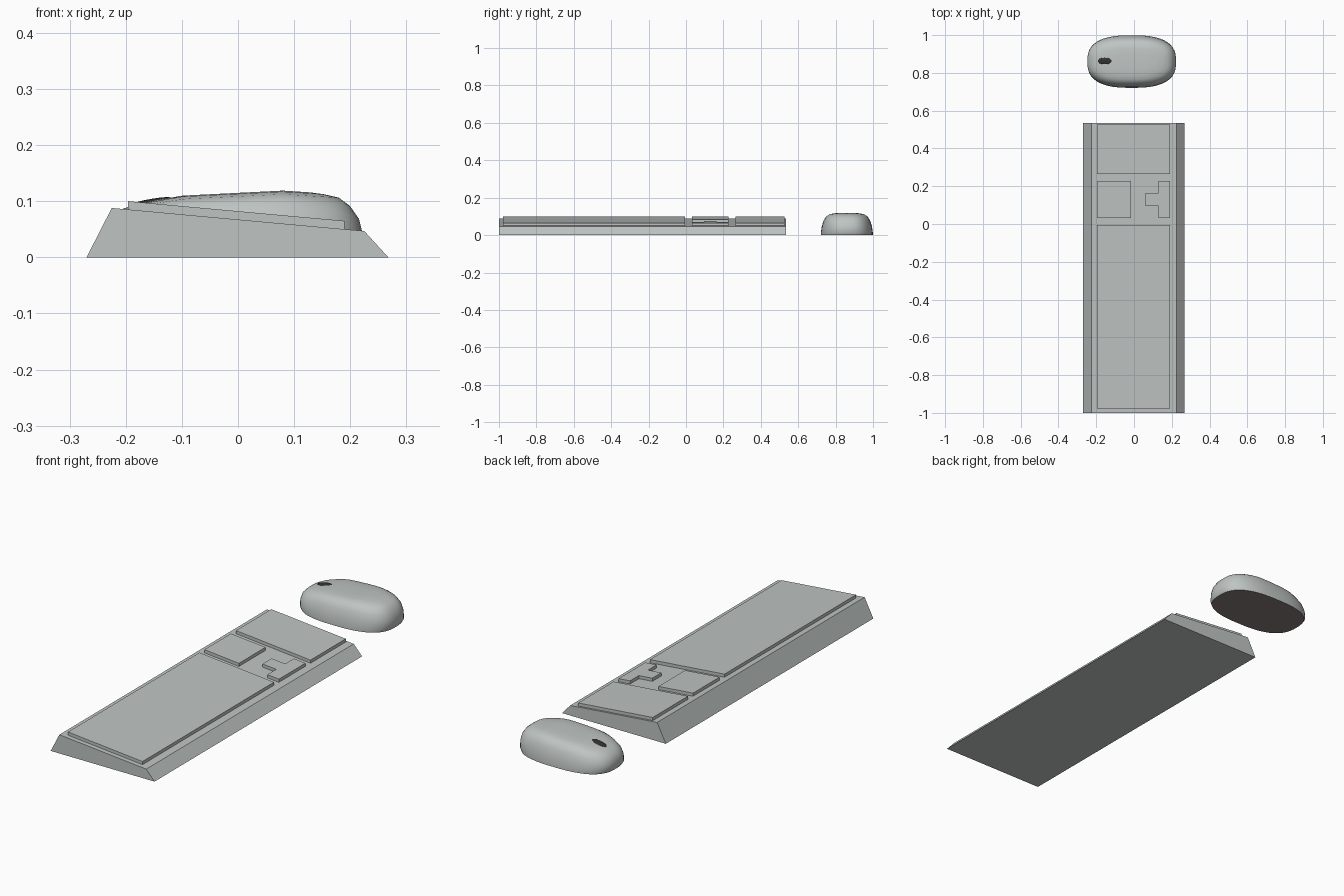
import bpy, bmesh, math

if "Cube" in bpy.data.objects:
    bpy.data.objects.remove(bpy.data.objects["Cube"])


def material(name, rgb):
    m = bpy.data.materials.new(name)
    m.diffuse_color = (*rgb, 1)
    m.use_nodes = True
    m.node_tree.nodes["Principled BSDF"].inputs["Base Color"].default_value = m.diffuse_color
    return m


GREY = material("light_grey", (0.52, 0.56, 0.55))
BROWN = material("dark_brown_grey", (0.25, 0.20, 0.20))
BLACK = material("wheel_black", (0.03, 0.03, 0.03))


def add_object(name, bm, *mats):
    bmesh.ops.recalc_face_normals(bm, faces=bm.faces)
    mesh = bpy.data.meshes.new(name)
    bm.to_mesh(mesh)
    bm.free()
    for m in mats:
        mesh.materials.append(m)
    ob = bpy.data.objects.new(name, mesh)
    bpy.context.collection.objects.link(ob)
    return ob


def loft(bm, rings):
    """Skin a list of closed rings and cap both ends."""
    vr = [[bm.verts.new(p) for p in r] for r in rings]
    n = len(vr[0])
    for a, b in zip(vr, vr[1:]):
        for i in range(n):
            j = (i + 1) % n
            bm.faces.new((a[i], a[j], b[j], b[i]))
    return bm.faces.new(vr[0]), bm.faces.new(vr[-1])


def deck_z(x):
    return 0.088 - 0.0911 * (x + 0.225)


# keyboard case: wedge profile swept along y
profile = [(-0.27, 0), (-0.225, 0.088), (0.225, 0.047), (0.268, 0)]
bm = bmesh.new()
loft(bm, [[(x, y, z) for x, z in profile] for y in (-1, 0.535)])
add_object("keyboard_case", bm, GREY)


# raised key blocks following the sloping deck
def key_block(name, outline):
    bm = bmesh.new()
    loft(bm, [[(x, y, deck_z(x) + h) for x, y in outline] for h in (-0.006, 0.0148)])
    add_object(name, bm, GREY)


def rect(x0, x1, y0, y1):
    return [(x0, y0), (x1, y0), (x1, y1), (x0, y1)]


key_block("main_keys", rect(-0.196, 0.19, -0.978, -0.005))
key_block("number_keys", rect(-0.196, 0.19, 0.265, 0.526))
key_block("navigation_keys", rect(-0.196, -0.017, 0.031, 0.228))
key_block("arrow_keys", [(0.13, 0.031), (0.19, 0.031), (0.19, 0.228), (0.13, 0.228),
                         (0.13, 0.163), (0.06, 0.163), (0.06, 0.096), (0.13, 0.096)])

# mouse body: rounded rings under a humped top profile
CX, CY = -0.012, 0.86
HUMP = [(-0.25, 0.085), (-0.15, 0.101), (-0.1, 0.110), (0, 0.115),
        (0.08, 0.119), (0.19, 0.112), (0.24, 0.09)]


def hump(x):
    for (x0, z0), (x1, z1) in zip(HUMP, HUMP[1:]):
        if x <= x1:
            return z0 + (z1 - z0) * (x - x0) / (x1 - x0)
    return HUMP[-1][1]


def power(v, e):
    return math.copysign(abs(v) ** e, v)


def mouse_ring(hx, hy, frac, n=48):
    pts = []
    for i in range(n):
        a = 2 * math.pi * (i + 0.5) / n
        x = CX + hx * power(math.cos(a), 0.75)
        y = CY + hy * power(math.sin(a), 0.75)
        pts.append((x, y, frac * hump(x)))
    return pts


LEVELS = [(0.228, 0.139, 0), (0.235, 0.139, 0.12), (0.235, 0.134, 0.42),
          (0.228, 0.124, 0.68), (0.212, 0.112, 0.85), (0.192, 0.095, 0.945),
          (0.165, 0.07, 0.985), (0.14, 0.035, 1.0), (0.13, 0.002, 1.0)]
bm = bmesh.new()
bottom, top = loft(bm, [mouse_ring(*lv) for lv in LEVELS])
for f in bm.faces:
    f.smooth = True
bottom.smooth = False
bottom.material_index = 1
mouse = add_object("mouse_body", bm, GREY, BROWN)
bpy.context.view_layer.objects.active = mouse
mouse.select_set(True)
bpy.ops.object.shade_smooth_by_angle(angle=math.radians(50))

# scroll wheel: low oval set into the mouse top
bm = bmesh.new()
bmesh.ops.create_uvsphere(bm, u_segments=24, v_segments=10, radius=1)
for v in bm.verts:
    x, y, z = v.co
    wx = -0.154 + 0.038 * x
    v.co = (wx, CY + 0.003 + 0.018 * y, hump(wx) - 0.002 + 0.006 * z)
for f in bm.faces:
    f.smooth = True
add_object("scroll_wheel", bm, BLACK)
